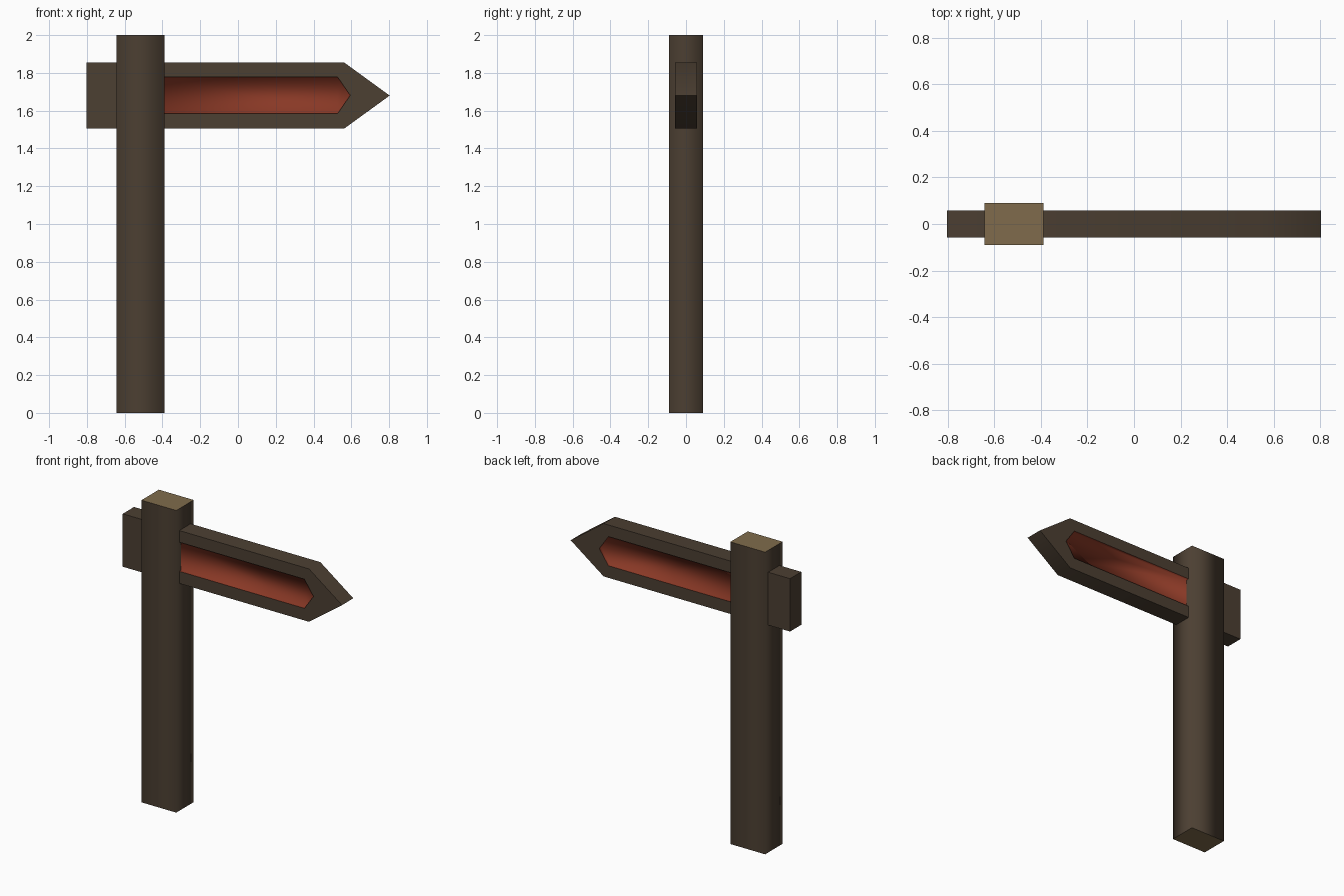
import bpy, bmesh, math

if "Cube" in bpy.data.objects:
    bpy.data.objects.remove(bpy.data.objects["Cube"])


def material(name, rgb):
    m = bpy.data.materials.new(name)
    m.diffuse_color = (*rgb, 1.0)
    m.use_nodes = True
    m.node_tree.nodes["Principled BSDF"].inputs["Base Color"].default_value = m.diffuse_color
    return m


DARK = material("dark wood", (0.072, 0.050, 0.032))
CUT = material("cut wood", (0.215, 0.148, 0.072))
RED = material("red paint", (0.250, 0.040, 0.019))


def finish(name, bm, mats):
    bmesh.ops.recalc_face_normals(bm, faces=bm.faces)
    # edges between colours stay sharp, as do turns over 60 degrees in the wood of the sign
    for f in bm.faces:
        f.smooth = True
    for e in bm.edges:
        a, b = e.link_faces
        if a.material_index != b.material_index:
            e.smooth = False
        elif name == "arrow_sign" and a.material_index == 0:
            e.smooth = e.calc_face_angle() < math.radians(60)
    me = bpy.data.meshes.new(name)
    bm.to_mesh(me)
    bm.free()
    for m in mats:
        me.materials.append(m)
    ob = bpy.data.objects.new(name, me)
    bpy.context.collection.objects.link(ob)
    return ob


# Post: softly shaded sides, pale cut wood at both ends
bm = bmesh.new()
bmesh.ops.create_cube(bm, size=1)
for v in bm.verts:
    v.co = (-0.516 + v.co.x * 0.255, v.co.y * 0.182, 1 + v.co.z * 2)
bm.normal_update()
for f in bm.faces:
    f.material_index = 1 if abs(f.normal.z) > 0.5 else 0
finish("post", bm, [DARK, CUT])

# Arrow sign: pointed board with a recessed red panel on the front and back
HALF, DEPTH = 0.059, 0.02
outer = [(-0.803, 1.505), (0.562, 1.505), (0.803, 1.68), (0.562, 1.855), (-0.803, 1.855)]
inner = [(-0.43, 1.585), (0.527, 1.585), (0.594, 1.681), (0.527, 1.778), (-0.43, 1.778)]
bm = bmesh.new()


def loop(points, y):
    return [bm.verts.new((x, y, z)) for x, z in points]


def bridge(a, b, mat):
    n = len(a)
    for i in range(n):
        j = (i + 1) % n
        bm.faces.new((a[i], a[j], b[j], b[i])).material_index = mat


rims = []
for s in (-1, 1):
    rim = loop(outer, s * HALF)
    lip = loop(inner, s * HALF)
    floor = loop(inner, s * (HALF - DEPTH))
    bridge(rim, lip, 0)
    bridge(lip, floor, 1)
    bm.faces.new(floor).material_index = 1
    rims.append(rim)
bridge(rims[0], rims[1], 0)
finish("arrow_sign", bm, [DARK, RED])
